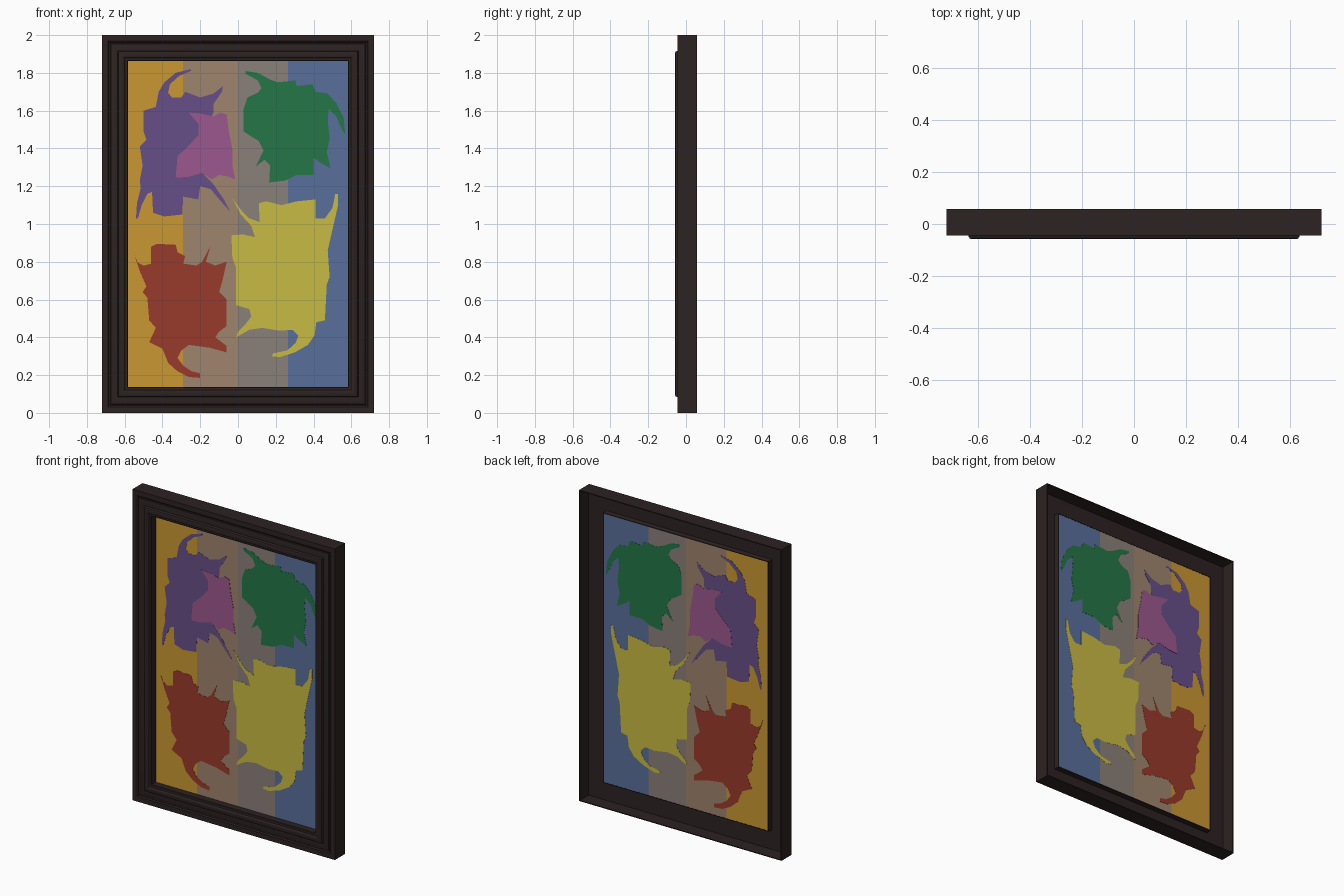
import bpy, bmesh, math


def srgb(r, g, b):
    f = lambda c: c / 12.92 if c <= 0.04045 else ((c + 0.055) / 1.055) ** 2.4
    return (f(r / 255), f(g / 255), f(b / 255), 1.0)


def material(name, *rgb):
    m = bpy.data.materials.new(name)
    m.diffuse_color = srgb(*rgb)
    return m


DARK = material("dark_wood", 45, 34, 34)
STRIPES = [material("gold", 202, 152, 50), material("tan", 159, 133, 109),
           material("warm_grey", 138, 128, 121), material("blue", 90, 111, 156)]


def finish(bm, name, mats):
    bmesh.ops.recalc_face_normals(bm, faces=bm.faces)
    me = bpy.data.meshes.new(name)
    bm.to_mesh(me)
    bm.free()
    for m in mats:
        me.materials.append(m)
    ob = bpy.data.objects.new(name, me)
    bpy.context.collection.objects.link(ob)
    return ob


# Frame: hollow moulding profile (inset from outer edge, y) mitred round a rectangle
W, H = 0.72, 2.0
profile = [(0, .058), (0, -.044), (.032, -.044), (.036, -.041), (.038, -.036),
           (.044, -.036), (.047, -.041), (.052, -.043), (.083, -.043), (.085, -.05),
           (.088, -.055), (.094, -.058), (.112, -.058), (.118, -.055), (.122, -.049),
           (.134, -.047), (.137, -.044), (.137, .003), (.132, .003), (.130, -.030),
           (.006, -.030), (.006, .058)]
bm = bmesh.new()
rings = [[bm.verts.new((x, y, z)) for x, z in
          ((d - W, d), (W - d, d), (W - d, H - d), (d - W, H - d))] for d, y in profile]
for i, a in enumerate(rings):
    b = rings[(i + 1) % len(rings)]
    for k in range(4):
        n = (k + 1) % 4
        bm.faces.new((a[k], a[n], b[n], b[k]))
frame = finish(bm, "frame", [DARK])
bpy.context.view_layer.objects.active = frame
frame.select_set(True)
bpy.ops.object.shade_smooth_by_angle(angle=math.radians(30))


# Slab cut from an outline in hundredths of a unit, visible from front and back
def slab(name, outline, half, mat):
    bm = bmesh.new()
    front = [bm.verts.new((x / 100, -half, z / 100)) for x, z in outline]
    back = [bm.verts.new((x / 100, half, z / 100)) for x, z in outline]
    bm.faces.new(front)
    bm.faces.new(back[::-1])
    n = len(front)
    for i in range(n):
        j = (i + 1) % n
        bm.faces.new((front[i], back[i], back[j], front[j]))
    bmesh.ops.recalc_face_normals(bm, faces=bm.faces)
    bmesh.ops.triangulate(bm, faces=[f for f in bm.faces if len(f.verts) > 4])
    return finish(bm, name, [mat])


# Striped background panel
edges = [-58.5, -29, 0, 26.5, 58.5]
for i, mat in enumerate(STRIPES):
    l, r = edges[i], edges[i + 1]
    slab("panel_" + mat.name, [(l, 13.5), (r, 13.5), (r, 186.5), (l, 186.5)], .002, mat)

# Paint splashes
red = [(-55, 84), (-53, 79.5), (-50, 78), (-46, 79), (-46, 88), (-43, 89.5), (-33, 89),
       (-32, 85), (-28, 83), (-29, 79), (-22, 78), (-19, 80), (-14.5, 88.5), (-17, 80),
       (-12, 78), (-6, 80), (-8, 71), (-10, 64), (-6, 60), (-6, 46), (-10, 43), (-12, 40),
       (-6, 35.5), (-6, 32), (-15, 34.5), (-26, 36), (-30, 33), (-32, 29), (-29, 25),
       (-24.5, 22), (-20, 21), (-20, 18.5), (-26, 19), (-32, 22), (-37, 26.5), (-40, 34),
       (-47, 37.5), (-43.5, 45), (-47, 49), (-48, 61), (-50.5, 64), (-48.5, 67), (-52, 75)]
yellow = [(-3, 113.5), (2, 107), (6, 103), (11.5, 101), (11, 111), (15, 112), (23, 110),
          (31, 112), (41, 113), (41, 103), (46, 103), (50, 108.5), (51.5, 116), (53, 116),
          (53, 110), (50, 97), (47.5, 86), (48.5, 72), (47, 68), (46, 49), (41.5, 48),
          (40.5, 41), (37, 36), (30, 32), (22, 29.5), (18, 30), (18.5, 31.5), (26, 33),
          (30.5, 37), (32, 41), (29, 44), (22, 43.5), (13, 45), (6, 44), (-1, 40),
          (0, 43), (4, 47), (7, 51), (6, 55), (-1, 57), (-1, 77), (-3, 82), (-3.5, 94),
          (2.5, 94.5), (9, 93), (7, 99), (1.5, 105)]
green = [(4, 181), (10.5, 180), (17, 176.5), (21, 175), (30.5, 176), (31, 173), (39.5, 174),
         (41, 170), (47.5, 169), (52, 164), (56, 156), (56.8, 147), (54.5, 151), (52, 157),
         (48, 161), (47.5, 155), (48.5, 145.5), (47, 138), (49, 129.5), (44.5, 132),
         (40, 135), (40, 126), (31, 126), (25, 123), (16.5, 122), (17, 131), (14, 134),
         (9.5, 130.5), (13.5, 139), (11, 144), (7.5, 146), (3, 149), (3, 161), (5, 167),
         (10.5, 169.5), (12.5, 172), (10.5, 176), (4, 179.5)]
purple = [(-25, 182), (-33, 180), (-39, 175), (-42, 170), (-43.5, 162), (-50, 160),
          (-50, 149), (-48.5, 144.5), (-52, 141), (-50.5, 131), (-52, 123), (-51.5, 119),
          (-53.5, 111), (-54, 103), (-53, 103), (-51, 110), (-48, 116), (-45.5, 117),
          (-45, 106), (-39, 104), (-29.5, 105), (-29, 114.5), (-21, 113), (-20, 120),
          (-14.5, 118.5), (-9, 112), (-4, 106.5), (-7.5, 113), (-13, 121), (-17.5, 125.5),
          (-20, 130), (-17, 150), (-13, 159), (-13, 163.5), (-8.5, 170), (-8, 173),
          (-13, 169), (-20, 167), (-28, 170), (-30, 167), (-35, 167), (-37, 169.5),
          (-36, 174), (-31, 178.5), (-25, 181)]
magenta = [(-26, 159), (-20, 158.5), (-13, 157), (-9, 159), (-6, 158), (-5, 150), (-3, 140),
           (-3, 131), (-1.5, 123.5), (-5, 125), (-10, 126), (-14, 123.5), (-19, 127),
           (-26, 125), (-33, 124.5), (-32, 136), (-27, 140.5), (-21, 147), (-21, 153)]
slab("red_splash", red, .003, material("red", 153, 58, 43))
slab("yellow_splash", yellow, .003, material("yellow", 201, 187, 68))
slab("green_splash", green, .003, material("green", 35, 118, 71))
slab("purple_splash", purple, .003, material("purple", 103, 78, 136))
slab("magenta_splash", magenta, .004, material("magenta", 156, 88, 143))
